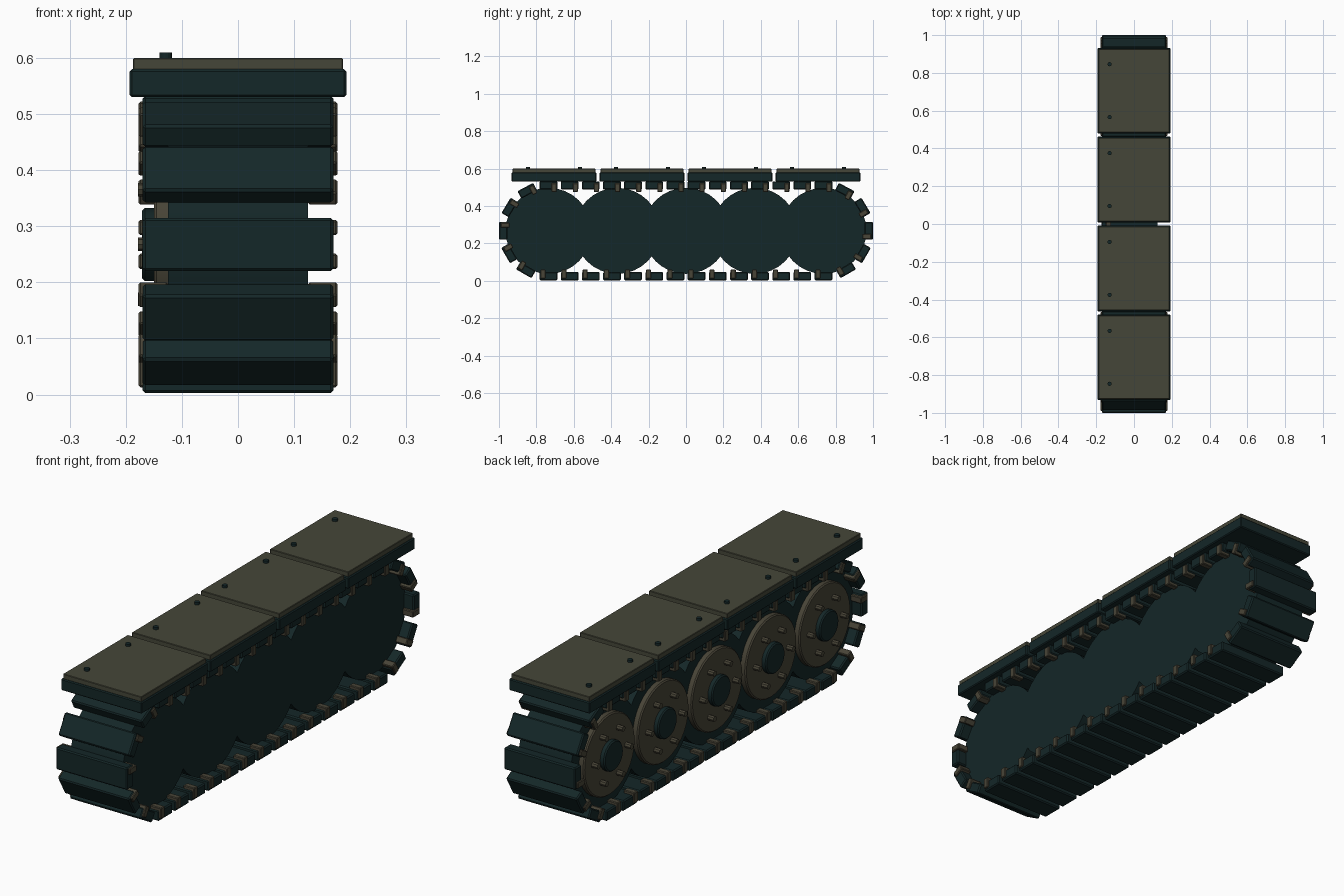
import bpy
from math import radians, sin, cos, pi
from mathutils import Matrix, Vector

cube = bpy.data.objects.get("Cube")
if cube:
    bpy.data.objects.remove(cube, do_unlink=True)

AXLE_Z = 0.2675      # height of every wheel axle
END_Y = 0.735        # axle of the first and last wheel
TRACK_R = 0.265      # outer radius of the track


def material(name, color):
    m = bpy.data.materials.new(name)
    m.use_nodes = True
    rgba = (*color, 1)
    m.diffuse_color = rgba
    bsdf = m.node_tree.nodes["Principled BSDF"]
    bsdf.inputs["Base Color"].default_value = rgba
    bsdf.inputs["Roughness"].default_value = 0.7
    return m


TEAL = material("dark teal", (0.007, 0.020, 0.021))
OLIVE = material("olive grey", (0.060, 0.062, 0.040))
BROWN = material("warm grey brown", (0.065, 0.058, 0.038))


def finish(obj, name, mat, bevel):
    obj.name = name
    obj.data.materials.append(mat)
    if bevel:
        mod = obj.modifiers.new("edge", 'BEVEL')
        mod.width = bevel
        mod.segments = 1
        mod.limit_method = 'ANGLE'
        mod.angle_limit = radians(40)
    return obj


def box(name, size, loc, mat, bevel=0.0, turn=0.0):
    bpy.ops.mesh.primitive_cube_add(size=1, location=loc, rotation=(turn, 0, 0))
    obj = bpy.context.object
    obj.data.transform(Matrix.Diagonal((*size, 1)))
    return finish(obj, name, mat, bevel)


def drum(name, radius, x0, x1, y, z, mat, sides=32, bevel=0.0):
    """Cylinder lying along x between x0 and x1."""
    bpy.ops.mesh.primitive_cylinder_add(vertices=sides, radius=radius, depth=abs(x1 - x0),
                                        location=((x0 + x1) / 2, y, z),
                                        rotation=(0, pi / 2, 0))
    obj = finish(bpy.context.object, name, mat, bevel)
    bpy.ops.object.shade_smooth_by_angle(angle=radians(30))
    return obj


# Road wheels: wide drum, outer disc, hub and six bolts
for i in range(5):
    y = END_Y * (i - 2) / 2
    drum(f"wheel_drum_{i}", 0.23, -0.125, 0.125, y, AXLE_Z, TEAL)
    drum(f"wheel_disc_{i}", 0.175, -0.15, -0.12, y, AXLE_Z, BROWN, bevel=0.005)
    drum(f"wheel_hub_{i}", 0.065, -0.171, -0.14, y, AXLE_Z, TEAL, 24, 0.005)
    for k in range(6):
        a = k * pi / 3
        drum(f"wheel_bolt_{i}_{k}", 0.012, -0.178, -0.14,
             y + 0.113 * cos(a), AXLE_Z + 0.113 * sin(a), BROWN, 8)

# Track stations: axle-line position and turn about x
stations = []
for i in range(14):
    y = END_Y * (2 * i / 13 - 1)
    stations += [(y, 0), (y, 180)]
for tilt in (28, 59, 90, 120, 150):
    stations += [(-END_Y, tilt), (END_Y, -tilt)]

# Track pads with a link bar on the inner face
for i, (y, deg) in enumerate(stations):
    a = radians(deg)
    axle = Vector((0, y, AXLE_Z))
    spin = Matrix.Rotation(a, 3, 'X')
    box(f"track_pad_{i}", (0.34, 0.095, 0.045),
        axle + spin @ Vector((0, 0, TRACK_R - 0.0225)), TEAL, 0.005, a)
    for side in (-1, 1):
        box(f"link_bar_{i}_{side}", (0.052, 0.027, 0.047),
            axle + spin @ Vector((side * 0.151, 0.03, 0.231)), BROWN, 0.003, a)

# Fender plates: base, cover and two bolts each
for i in range(4):
    y = 0.4705 * (i - 1.5)
    box(f"fender_base_{i}", (0.386, 0.454, 0.05), (0, y, 0.555), TEAL, 0.004)
    box(f"fender_cover_{i}", (0.374, 0.442, 0.022), (0, y, 0.589), OLIVE, 0.002)
    for side in (-1, 1):
        bpy.ops.mesh.primitive_cylinder_add(vertices=16, radius=0.011, depth=0.02,
                                            location=(-0.129, y + side * 0.14, 0.6))
        finish(bpy.context.object, f"fender_bolt_{i}_{side}", TEAL, 0)
